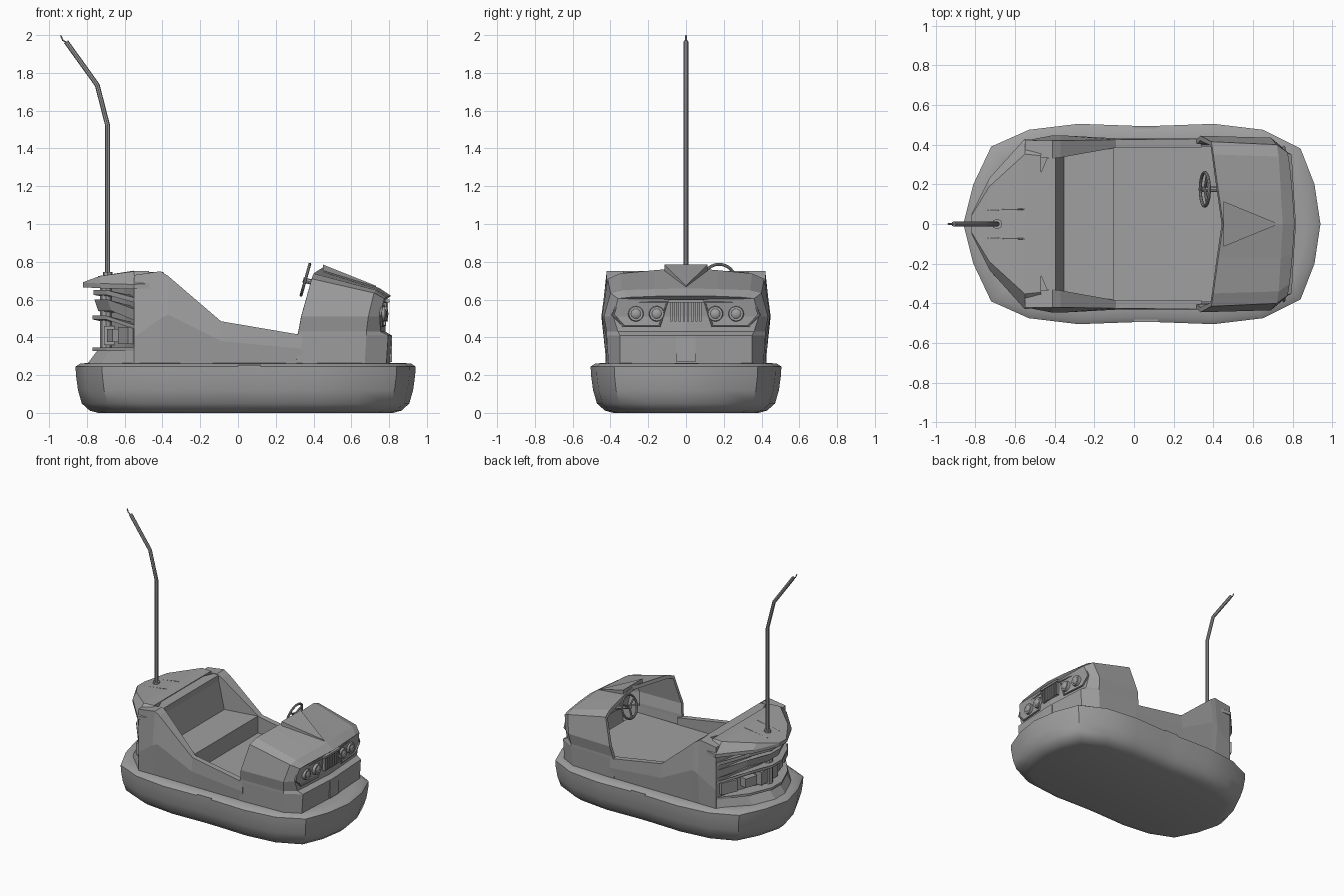
import bpy, bmesh
from math import cos, sin, pi
from mathutils import Matrix, Vector

default_cube = bpy.data.objects.get("Cube")
if default_cube:
    bpy.data.objects.remove(default_cube, do_unlink=True)

grey = bpy.data.materials.new("plain grey")
grey.use_nodes = True
grey.diffuse_color = (0.35, 0.35, 0.35, 1)
for node in grey.node_tree.nodes:
    if node.type == 'BSDF_PRINCIPLED':
        node.inputs["Base Color"].default_value = grey.diffuse_color


def activate(obj):
    bpy.ops.object.select_all(action='DESELECT')
    obj.select_set(True)
    bpy.context.view_layer.objects.active = obj


def finish(name, bm, smooth=None):
    """Clean up a bmesh, point its faces outward and link it as an object."""
    bmesh.ops.remove_doubles(bm, verts=bm.verts, dist=0.0005)
    bmesh.ops.recalc_face_normals(bm, faces=bm.faces)
    middle = sum((v.co for v in bm.verts), Vector()) / len(bm.verts)
    if sum(f.normal.dot(f.calc_center_median() - middle) * f.calc_area() for f in bm.faces) < 0:
        bmesh.ops.reverse_faces(bm, faces=bm.faces)
    mesh = bpy.data.meshes.new(name)
    bm.to_mesh(mesh)
    bm.free()
    mesh.materials.append(grey)
    obj = bpy.data.objects.new(name, mesh)
    bpy.context.collection.objects.link(obj)
    if smooth:
        activate(obj)
        bpy.ops.object.shade_smooth_by_angle(angle=smooth)
    return obj


def skin(bm, sections, closed=True, caps=True):
    """Join equal-length sections with quads."""
    rows = [[bm.verts.new(p) for p in s] for s in sections]
    count = len(rows[0])
    for a, b in zip(rows, rows[1:]):
        for i in range(count if closed else count - 1):
            j = (i + 1) % count
            bm.faces.new((a[i], a[j], b[j], b[i]))
    if caps:
        bm.faces.new(rows[0])
        bm.faces.new(rows[-1])
    return rows


def loft(name, sections, smooth=None):
    bm = bmesh.new()
    skin(bm, sections)
    return finish(name, bm, smooth)


def box(name, centre, size, turn=0):
    bm = bmesh.new()
    matrix = Matrix.Translation(centre) @ Matrix.Rotation(turn, 4, 'Z') @ Matrix.Diagonal((*size, 1))
    bmesh.ops.create_cube(bm, size=1, matrix=matrix)
    return finish(name, bm)


def tube(name, points, radius, cyclic=False):
    curve = bpy.data.curves.new(name, 'CURVE')
    curve.dimensions = '3D'
    curve.bevel_depth = radius
    curve.bevel_resolution = 2
    curve.use_fill_caps = True
    spline = curve.splines.new('POLY')
    spline.points.add(len(points) - 1)
    for target, p in zip(spline.points, points):
        target.co = (*p, 1)
    spline.use_cyclic_u = cyclic
    curve.materials.append(grey)
    obj = bpy.data.objects.new(name, curve)
    bpy.context.collection.objects.link(obj)
    activate(obj)
    bpy.ops.object.convert(target='MESH')
    bpy.ops.object.shade_smooth_by_angle(angle=0.7)


def both_sides(half):
    """Complete a half outline of (x, y) points with its mirror image."""
    return half + [(x, -y) for x, y in reversed(half) if y > 0]


# Rubber bumper ring with its flat underside
outline = both_sides([(-0.86, 0), (-0.81, 0.2), (-0.72, 0.39), (-0.53, 0.475), (-0.28, 0.505),
                      (0, 0.495), (0.12, 0.495), (0.4, 0.505), (0.65, 0.475), (0.84, 0.38),
                      (0.91, 0.2), (0.94, 0)])
levels = [(0, 0.12), (0.012, 0.075), (0.05, 0.033), (0.12, 0.013), (0.2, 0.002),
          (0.245, 0), (0.262, 0.025), (0.264, 0.08)]
loft("bumper_ring", [[(0.04 + (x - 0.04) * (1 - inset / 0.9), y * (1 - inset / 0.5), z)
                      for x, y in outline] for z, inset in levels], 0.6)
for side in (-1, 1):
    box("bumper_joint", (0.06, side * 0.485, 0.247), (0.12, 0.02, 0.014))

# Side panels: x, bulge y, bulge z, top y, top z, inner y
stations = [(-0.55, 0.42, 0.4, 0.42, 0.73, 0.34), (-0.41, 0.447, 0.5, 0.42, 0.75, 0.33),
            (-0.37, 0.447, 0.52, 0.42, 0.725, 0.335), (-0.09, 0.432, 0.38, 0.425, 0.485, 0.385),
            (0.34, 0.43, 0.34, 0.43, 0.412, 0.385)]
for side in (-1, 1):
    loft("side_panel", [[(x, side * y, z) for y, z in
                         [(0.42, 0.25), (by, bz), (ty, tz), (iy, tz), (iy, 0.25)]]
                        for x, by, bz, ty, tz, iy in stations])

# Floor and bench seat
box("floor", (0.28, 0, 0.305), (0.8, 0.78, 0.11))
box("seat_base", (-0.32, 0, 0.37), (0.44, 0.78, 0.24))
backrest = [(-0.35, 0.48), (-0.395, 0.7), (-0.5, 0.7), (-0.5, 0.48)]
loft("backrest", [[(x, y, z) for x, z in backrest] for y in (-0.36, 0.36)])
cap = [(-0.395, 0.33), (-0.44, 0.33), (-0.485, 0.22)]
loft("backrest_cap", [[(x, y, z) for x, y in both_sides(cap)] for z in (0.68, 0.745)])

# Front cowl: rear rim, shoulder, nose corner; each from sill up to centre ridge
rim = [(0.31, 0.425, 0.25), (0.315, 0.43, 0.41), (0.32, 0.43, 0.43), (0.335, 0.445, 0.51),
       (0.39, 0.415, 0.71), (0.4, 0.35, 0.738), (0.425, 0.17, 0.755), (0.45, 0, 0.77)]
shoulder = [(0.67, 0.41, 0.25), (0.68, 0.42, 0.41), (0.68, 0.42, 0.43), (0.69, 0.435, 0.51),
            (0.72, 0.4, 0.635), (0.73, 0.34, 0.65), (0.74, 0.17, 0.655), (0.75, 0, 0.66)]
corner = [(0.785, 0.35, 0.25), (0.795, 0.35, 0.41), (0.755, 0.36, 0.43), (0.75, 0.385, 0.51),
          (0.775, 0.36, 0.605), (0.785, 0.3, 0.612), (0.8, 0.15, 0.618), (0.81, 0, 0.62)]
middle = [(0.805, 0, 0.25), (0.815, 0, 0.41), (0.78, 0, 0.43), (0.78, 0, 0.51), (0.785, 0, 0.6)]
bm = bmesh.new()
for side in (-1, 1):
    rim_s, shoulder_s, corner_s, middle_s = [[(x, side * y, z) for x, y, z in line]
                                             for line in (rim, shoulder, corner, middle)]
    skin(bm, [rim_s, shoulder_s, corner_s], closed=False, caps=False)
    skin(bm, [corner_s[:5], middle_s], closed=False, caps=False)
    bm.faces.new([bm.verts.new(p) for p in corner_s[4:] + middle_s[-1:]])
cowl = finish("front_cowl", bm)
shell = cowl.modifiers.new("thickness", 'SOLIDIFY')
shell.thickness = 0.025
shell.offset = -1

# Raised wedge on the bonnet with a sunken centre
bm = bmesh.new()
wedge = [(0.45, -0.115), (0.73, 0), (0.45, 0.115)]
top_z = [0.785, 0.673, 0.785]
skin(bm, [[(x, y, z - drop) for (x, y), z in zip(wedge, top_z)] for drop in (0.05, 0)])
bm.faces.ensure_lookup_table()
bmesh.ops.inset_individual(bm, faces=[bm.faces[-1]], thickness=0.018, depth=-0.006)
finish("bonnet_wedge", bm)

# Headlights in their frames, and the grille
for side in (-1, 1):
    frame = [(0.1, 0.585), (0.36, 0.585), (0.388, 0.52), (0.33, 0.46), (0.14, 0.46)]
    tube("headlight_frame", [(0.787 - 0.08 * y, side * y, z) for y, z in frame], 0.007, True)
    for y in (0.155, 0.265):
        place = Matrix.Translation((0.785 - 0.08 * y, side * y, 0.525))
        bm = bmesh.new()
        bmesh.ops.create_cone(bm, cap_ends=True, segments=20, radius1=0.043, radius2=0.038,
                              depth=0.03, matrix=place @ Matrix.Rotation(pi / 2, 4, 'Y'))
        bmesh.ops.create_uvsphere(bm, u_segments=16, v_segments=8, radius=0.034,
                                  matrix=place @ Matrix.Diagonal((0.7, 1, 1, 1)))
        finish("headlight", bm, 0.6)
for i in range(8):
    box("grille_bar", (0.783, (i - 3.5) * 0.022, 0.535), (0.022, 0.011, 0.1))
box("grille_cap", (0.79, 0, 0.593), (0.025, 0.19, 0.015))
box("nose_plate", (0.802, 0, 0.34), (0.024, 0.1, 0.14))

# Steering wheel, three spokes and column
hub = Vector((0.357, 0.175, 0.705))
up, across = Vector((0.27, 0, 0.96)), Vector((0, 1, 0))
ring = [hub + 0.085 * (up * cos(a * pi / 12) + across * sin(a * pi / 12)) for a in range(24)]
tube("steering_wheel", ring, 0.008, True)
for i in (4, 12, 20):
    tube("wheel_spoke", [hub, ring[i]], 0.007)
tube("steering_column", [hub - Vector((0.012, 0, 0)), (0.47, 0.175, 0.67)], 0.014)


def tail_slab(name, low, high, tip, drop=0.0, slope=0.0):
    """Chevron-shaped slab across the rear; drop lowers its outer ends."""
    def ring(z, end):
        plan = both_sides([(-0.5, 0.41), (-0.55, 0.415), (end + 0.07, 0.23), (end, 0.06)])
        return [(x, y, z - drop * (abs(y) > 0.3)) for x, y in plan]
    loft(name, [ring(low, tip), ring(high, tip + slope)])


# Rear body with stacked ribs
tail_slab("tail_core", 0.25, 0.68, -0.67)
tail_slab("tail_skirt", 0.25, 0.33, -0.805, slope=0.06)
tail_slab("tail_ledge", 0.328, 0.345, -0.77)
tail_slab("tail_lower_rib", 0.495, 0.515, -0.77, drop=0.05)
tail_slab("tail_middle_rib", 0.54, 0.6, -0.74, drop=0.05, slope=-0.02)
tail_slab("tail_upper_rib", 0.625, 0.65, -0.765, drop=0.04)
for side in (-1, 1):
    box("tail_light", (-0.585, side * 0.33, 0.41), (0.05, 0.13, 0.09), -0.42 * side)
    box("tail_reflector", (-0.65, side * 0.17, 0.41), (0.06, 0.1, 0.07), -0.3 * side)
box("tail_plate", (-0.68, 0, 0.41), (0.06, 0.2, 0.1))

# Rear deck: x, half width, lower z, upper z
deck = [(-0.82, 0.05, 0.665, 0.692), (-0.73, 0.23, 0.66, 0.725),
        (-0.55, 0.43, 0.655, 0.75), (-0.47, 0.42, 0.66, 0.75)]
loft("rear_deck", [[(x, y, z) for y, z in
                    [(-w, lo), (-w, lo + 0.025), (-w * 0.82, hi), (w * 0.82, hi), (w, lo + 0.025), (w, lo)]]
                   for x, w, lo, hi in deck])
for side in (-1, 1):
    tube("deck_seam", [(-0.74, side * 0.07, 0.721), (-0.55, side * 0.075, 0.75)], 0.003)

# Power pole with its socket and contact wire
tube("pole_post", [(-0.7, 0, 0.3), (-0.7, 0, 0.68)], 0.03)
tube("pole_socket", [(-0.69, 0, 0.7), (-0.69, 0, 0.745)], 0.026)
tube("power_pole", [(-0.69, 0, 0.7), (-0.69, 0, 1.52), (-0.745, 0, 1.735), (-0.91, 0, 1.965)], 0.013)
tube("contact_wire", [(-0.905, 0, 1.96), (-0.928, 0, 1.973), (-0.938, 0, 1.998)], 0.004)
